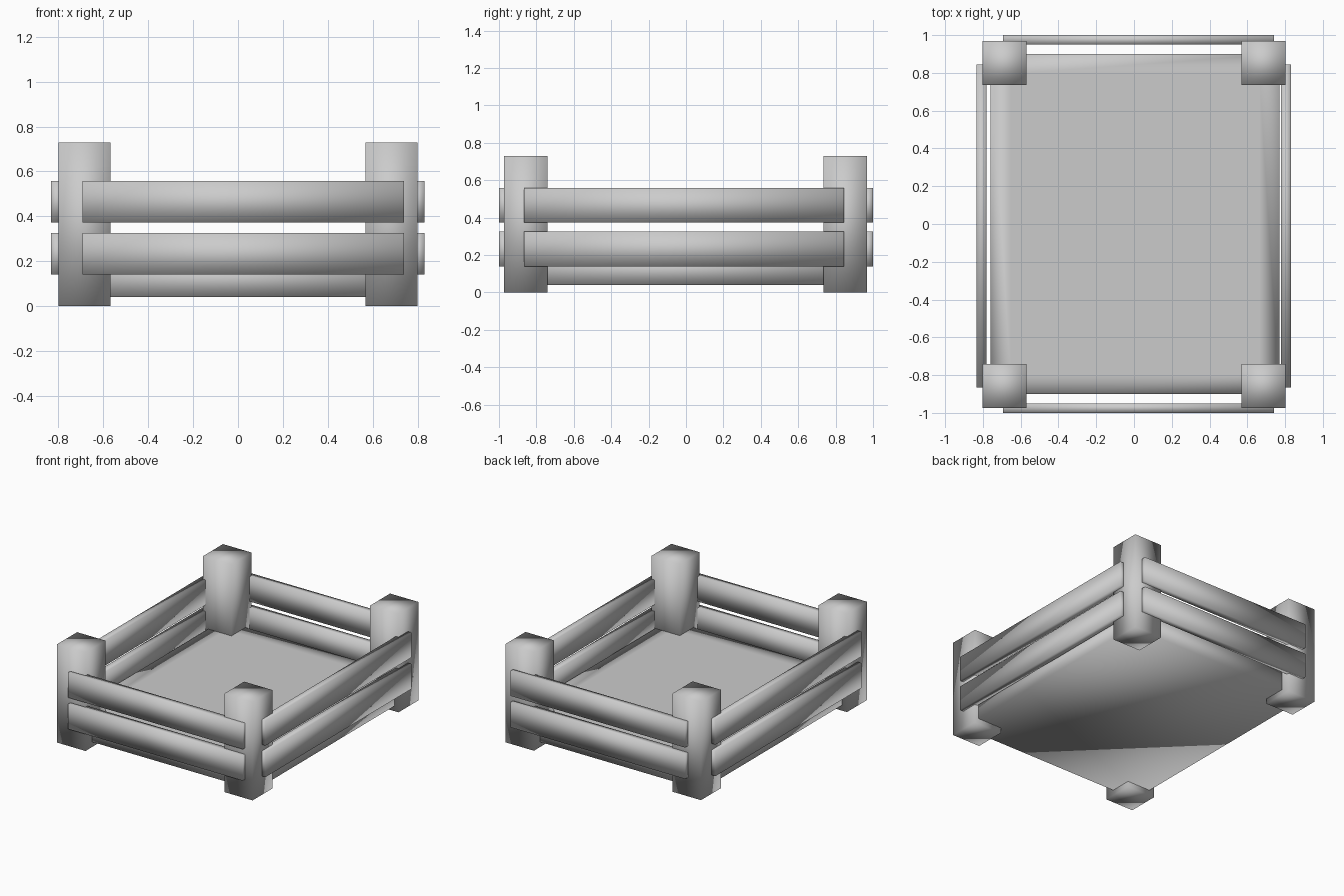
import bpy, bmesh
from mathutils import Vector

if "Cube" in bpy.data.objects:
    bpy.data.objects.remove(bpy.data.objects["Cube"])


def box(name, lo, hi, inset=0.0):
    """Smooth-shaded box between two corners, optionally with an inset top."""
    lo, hi = Vector(lo), Vector(hi)
    bm = bmesh.new()
    bmesh.ops.create_cube(bm, size=1.0)
    for v in bm.verts:
        v.co = Vector(((lo[i] + hi[i]) / 2 + v.co[i] * (hi[i] - lo[i]) for i in range(3)))
    bm.normal_update()
    if inset:
        top = [f for f in bm.faces if f.normal.z > 0.9]
        bmesh.ops.inset_region(bm, faces=top, thickness=inset)
    for f in bm.faces:
        f.smooth = True
    mesh = bpy.data.meshes.new(name)
    bm.to_mesh(mesh)
    bm.free()
    obj = bpy.data.objects.new(name, mesh)
    bpy.context.collection.objects.link(obj)
    return obj


# Floor slab, with a flat centre framed by a softly shaded border
box("floor", (-0.76, -0.90, 0.04), (0.77, 0.90, 0.20), inset=0.15)

# Square corner posts
for x, sx in ((-0.685, "left"), (0.685, "right")):
    for y, sy in ((-0.857, "front"), (0.852, "back")):
        box(f"{sy}_{sx}_post", (x - 0.116, y - 0.116, 0), (x + 0.116, y + 0.116, 0.73))

# Two slats on each side, fixed to the outside of the posts
for level, z0, z1 in (("lower", 0.14, 0.325), ("upper", 0.373, 0.558)):
    for side, y in (("front", -0.975), ("back", 0.975)):
        box(f"{side}_{level}_slat", (-0.693, y - 0.025, z0), (0.74, y + 0.025, z1))
    for side, x in (("left", -0.807), ("right", 0.805)):
        box(f"{side}_{level}_slat", (x - 0.026, -0.865, z0), (x + 0.026, 0.845, z1))
